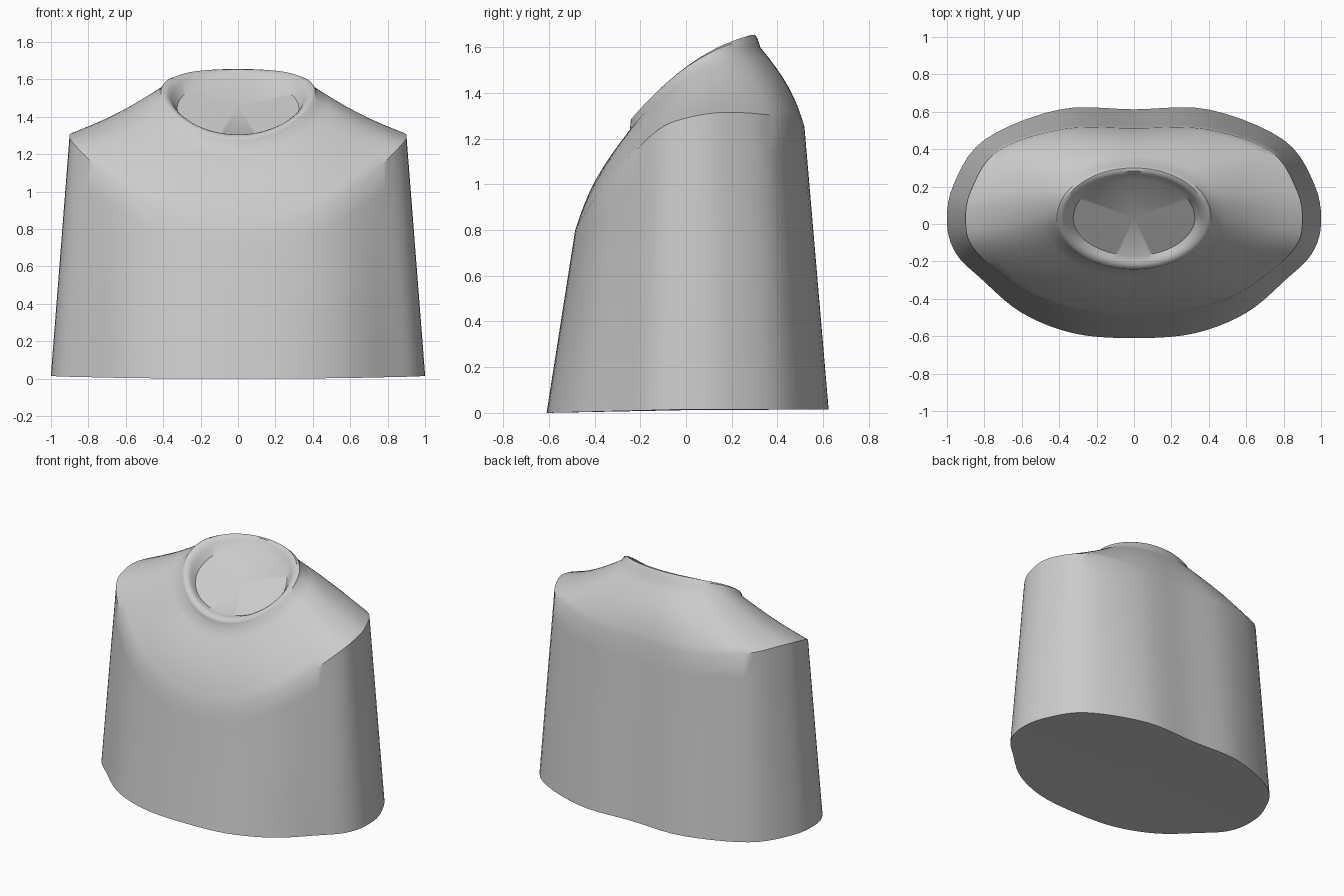
import bpy, bmesh, math
from mathutils import Vector

if "Cube" in bpy.data.objects:
    bpy.data.objects.remove(bpy.data.objects["Cube"])

# Right-half stations, front centre round to back centre
BASE = [(0, -.61), (.32, -.585), (.6, -.475), (.82, -.29), (.95, -.16),
        (1, .0), (.965, .21), (.8, .45), (.4, .612), (0, .613)]
RIM = [(0, -.485, .8), (.28, -.462, .84), (.53, -.385, .96), (.74, -.245, 1.12), (.865, -.12, 1.24),
       (.9, 0, 1.29), (.875, .17, 1.315), (.73, .39, 1.30), (.38, .508, 1.26), (0, .512, 1.25)]
SUB = 5


def loop(half):
    """Mirror half a ring and smooth it into a closed curve."""
    pts = [Vector(p) for p in half]
    pts += [Vector((-p.x, p.y, p.z)) for p in pts[-2:0:-1]]
    n, out = len(pts), []
    for i in range(n):
        a, b, c, d = (pts[(i + k) % n] for k in (-1, 0, 1, 2))
        for s in range(SUB):
            t = s / SUB
            out.append(.5 * (2 * b + (c - a) * t + (2 * a - 5 * b + 4 * c - d) * t * t
                             + (3 * b - 3 * c + d - a) * t ** 3))
    return out


def neck(rx, ry, cy, z0, lift, bow):
    """Tilted neck oval, optionally bowed at the sides."""
    half = []
    for i in range(10):
        a = math.pi / 2 * (i / 5 if i <= 5 else 1 + (i - 5) / 4)
        s = -math.cos(a)
        half.append((rx * math.sin(a), cy + ry * s, z0 + lift * s - bow * s * s))
    return loop(half)


base = loop([(x, y, .015 * min(1, (y + .61) / .6)) for x, y in BASE])
rim = loop(RIM)
collar = neck(.43, .285, .04, 1.51, .18, .09)
crest = neck(.395, .27, .03, 1.535, .185, .065)
inner = neck(.355, .232, .035, 1.505, .165, .035)
cap = neck(.325, .205, .035, 1.45, .145, 0)

# Straight body walls
rings = [[a.lerp(b, i / 8) for a, b in zip(base, rim)] for i in range(9)]
# Chest, shoulders and upper back bulging between rim and collar
for i in range(1, 9):
    t = i / 8
    ring = []
    for a, b in zip(rim, collar):
        p = a.lerp(b, t)
        w = math.sin(math.pi * t)
        p.y += w * .03 * max(-1, min(1, a.y / .45))
        p.z -= w * .018 * (abs(a.x) / .9) ** 2
        ring.append(p)
    rings.append(ring)
# Rounded neck lip
rings += [[a.lerp(b, .5) + Vector((0, 0, .012)) for a, b in zip(collar, crest)], crest,
          [a.lerp(b, .5) + Vector((0, 0, .008)) for a, b in zip(crest, inner)], inner, cap]

bm = bmesh.new()
rows = [[bm.verts.new(p) for p in r] for r in rings]
n = len(base)
for lo, hi in zip(rows, rows[1:]):
    for i in range(n):
        j = (i + 1) % n
        bm.faces.new((lo[i], lo[j], hi[j], hi[i]))
# Neck cap and underside
for row, c in ((rows[-1], (0, .035, 1.455)), (rows[0], (0, 0, .012))):
    mid = bm.verts.new(c)
    for i in range(n):
        bm.faces.new((row[i], row[(i + 1) % n], mid))
bmesh.ops.recalc_face_normals(bm, faces=bm.faces)
mesh = bpy.data.meshes.new("torso")
bm.to_mesh(mesh)
bm.free()
torso = bpy.data.objects.new("torso", mesh)
bpy.context.collection.objects.link(torso)
bpy.context.view_layer.objects.active = torso
torso.select_set(True)
bpy.ops.object.shade_smooth_by_angle(angle=math.radians(40))
